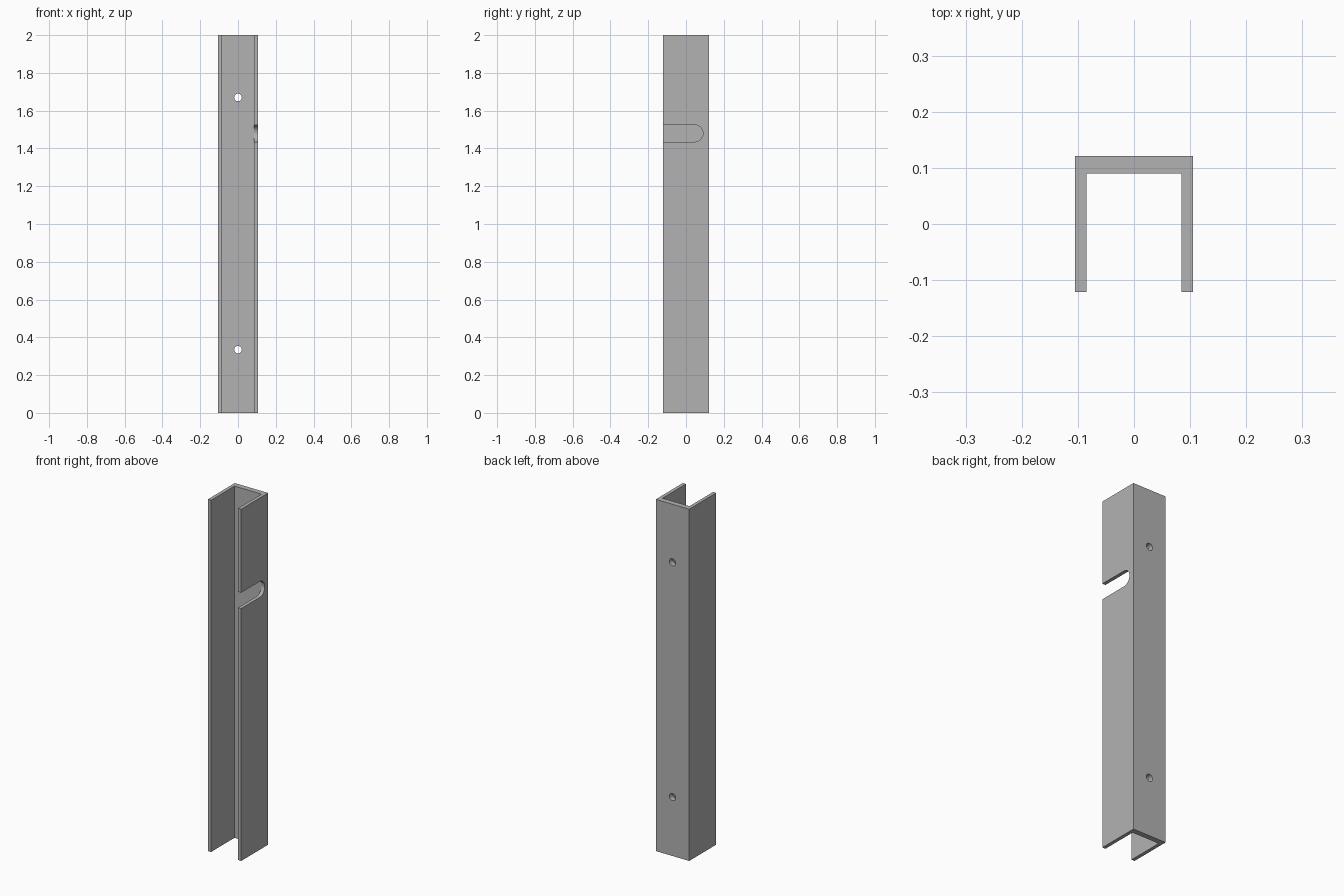
import bpy, bmesh
from math import pi, sin, cos
from mathutils import Vector

cube = bpy.data.objects.get("Cube")
if cube:
    bpy.data.objects.remove(cube)

HEIGHT, HALF_W, HALF_D = 2.0, 0.105, 0.121
SIDE, BACK = 0.02, 0.031          # wall thicknesses

metal = bpy.data.materials.new("plain grey")
metal.use_nodes = True
grey = (0.45, 0.45, 0.45, 1)
metal.diffuse_color = grey
metal.node_tree.nodes["Principled BSDF"].inputs["Base Color"].default_value = grey


def prism(name, outline, offset):
    """Extrude a closed outline of 3D points along an offset."""
    bm = bmesh.new()
    face = bm.faces.new([bm.verts.new(p) for p in outline])
    new = bmesh.ops.extrude_face_region(bm, geom=[face])["geom"]
    verts = [v for v in new if isinstance(v, bmesh.types.BMVert)]
    bmesh.ops.translate(bm, verts=verts, vec=Vector(offset))
    bmesh.ops.recalc_face_normals(bm, faces=bm.faces)
    mesh = bpy.data.meshes.new(name)
    bm.to_mesh(mesh)
    bm.free()
    mesh.materials.append(metal)
    obj = bpy.data.objects.new(name, mesh)
    bpy.context.collection.objects.link(obj)
    return obj


def arc(radius, start, end, steps):
    angles = [start + (end - start) * i / steps for i in range(steps + 1)]
    return [(radius * cos(a), radius * sin(a)) for a in angles]


# U-shaped channel, open to the front
inner_x, inner_y = HALF_W - SIDE, HALF_D - BACK
half = [(HALF_W, HALF_D), (HALF_W, -HALF_D), (inner_x, -HALF_D), (inner_x, inner_y)]
section = half + [(-x, y) for x, y in reversed(half)]
channel = prism("channel", [(x, y, 0) for x, y in section], (0, 0, HEIGHT))

# Round-ended slot in the left wall
slot_r, slot_z = 0.045, 1.48
slot_y = inner_y - slot_r
slot = [(0.05, slot_y + y, slot_z + z) for y, z in arc(slot_r, -pi / 2, pi / 2, 24)]
slot += [(0.05, -0.2, slot_z + slot_r), (0.05, -0.2, slot_z - slot_r)]
cutters = [prism("slot_cutter", slot, (0.1, 0, 0))]

# Two screw holes through the back wall
for z in (0.335, 1.67):
    ring = arc(0.02, 0, 2 * pi, 32)[:-1]
    cutters.append(prism("hole_cutter", [(x, 0.05, z + h) for x, h in ring], (0, 0.12, 0)))

bpy.ops.object.select_all(action="DESELECT")
bpy.context.view_layer.objects.active = channel
channel.select_set(True)
for cutter in cutters:
    cutter.hide_render = True
    mod = channel.modifiers.new("cut", "BOOLEAN")
    mod.operation, mod.solver, mod.object = "DIFFERENCE", "EXACT", cutter
    bpy.ops.object.modifier_apply(modifier=mod.name)
    bpy.data.objects.remove(cutter)

bpy.ops.object.shade_smooth_by_angle(angle=pi / 6)
